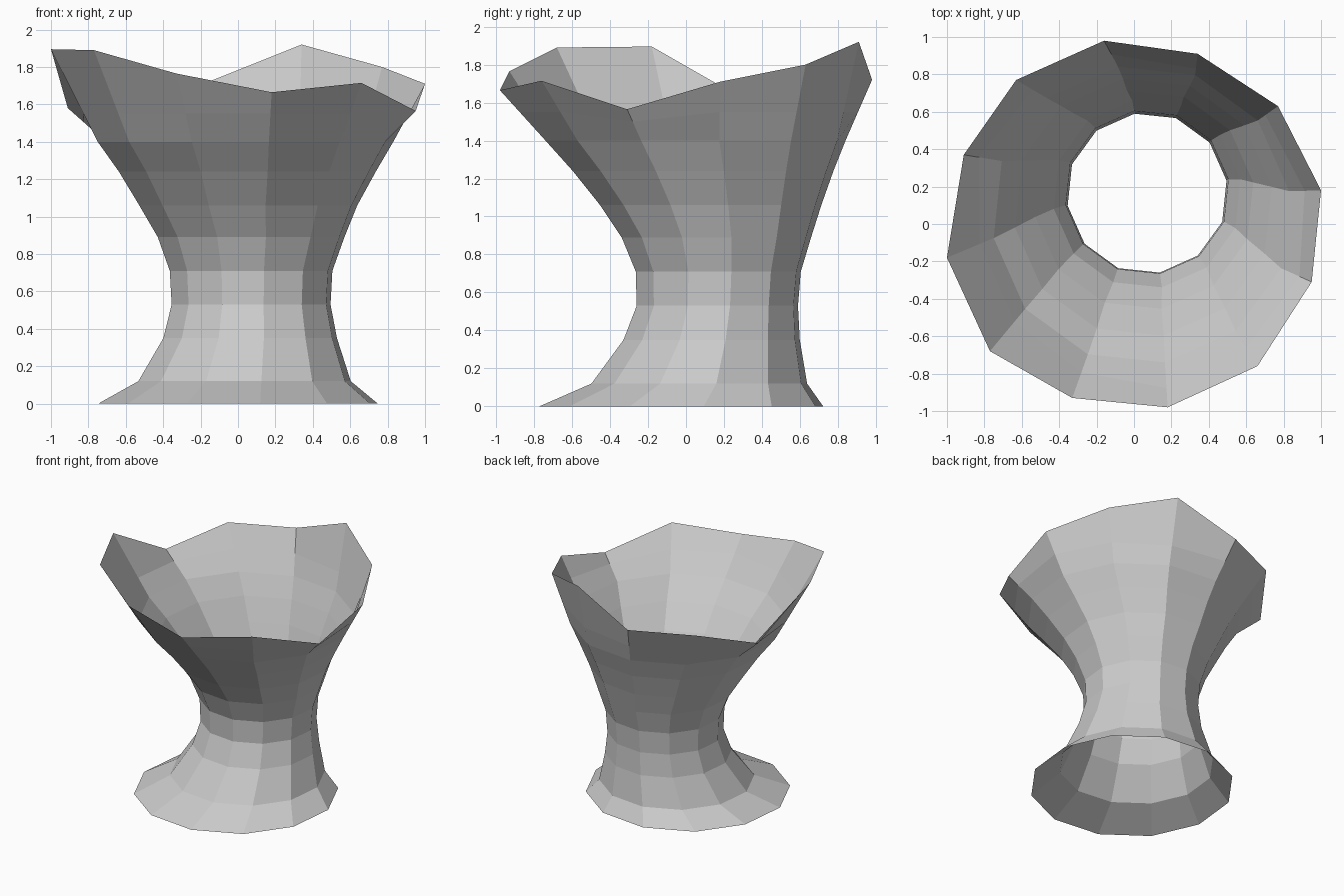
import bpy
import bmesh
from math import sin, cos, radians
from mathutils import Vector

default_cube = bpy.data.objects.get("Cube")
if default_cube:
    bpy.data.objects.remove(default_cube, do_unlink=True)

SIDES = 12

# Horizontal rings of the stem: height, centre x, centre y, radius
STEM_RINGS = [
    (0, 0, -.025, .757),
    (.12, .035, .07, .575),
    (.35, .065, .135, .47),
    (.53, .07, .165, .43),
    (.71, .07, .17, .44),
    (.89, .07, .16, .505),
    (1.06, .055, .13, .59),
    (1.24, .05, .09, .695),
    (1.4, .04, .05, .8),
]

# Uneven lip of the bowl, clockwise from the back
LIP = [
    (-.16, .98, 1.72), (.34, .91, 1.92), (.77, .63, 1.8),
    (1, .18, 1.71), (.95, -.31, 1.565), (.66, -.76, 1.715),
    (.18, -.98, 1.665), (-.33, -.93, 1.765), (-.77, -.68, 1.89),
    (-1, -.18, 1.895), (-.91, .37, 1.58), (-.63, .77, 1.72),
]


def stem_ring(height, centre_x, centre_y, radius):
    """Return the corners of one horizontal ring, clockwise from the back."""
    corners = []
    for side in range(SIDES):
        angle = radians(99 - side * 360 / SIDES)
        corners.append(Vector((centre_x + radius * cos(angle),
                               centre_y + radius * sin(angle),
                               height)))
    return corners


def make_material(name, colour):
    material = bpy.data.materials.new(name)
    material.use_nodes = True
    material.diffuse_color = colour
    shader = material.node_tree.nodes["Principled BSDF"]
    shader.inputs["Base Color"].default_value = colour
    return material


def loft(name, rings, material):
    """Join consecutive rings into one open, flat-shaded shell."""
    bm = bmesh.new()
    loops = [[bm.verts.new(corner) for corner in ring] for ring in rings]
    for lower, upper in zip(loops, loops[1:]):
        for side in range(SIDES):
            following = (side + 1) % SIDES
            bm.faces.new((lower[following], lower[side],
                          upper[side], upper[following]))
    mesh = bpy.data.meshes.new(name)
    bm.to_mesh(mesh)
    bm.free()
    mesh.materials.append(material)
    shell = bpy.data.objects.new(name, mesh)
    bpy.context.scene.collection.objects.link(shell)
    return shell


rings = [stem_ring(*ring) for ring in STEM_RINGS]
lip = [Vector(point) for point in LIP]

# Extra ring below the lip, following its dips
below_lip = []
for lower, upper in zip(rings[-1], lip):
    rise = upper.z - lower.z
    below_lip.append(lower.lerp(upper, min(.15 / rise, .6)))
rings += [below_lip, lip]

loft("flared_vase_shell", rings, make_material("plain grey", (.6, .6, .6, 1)))
